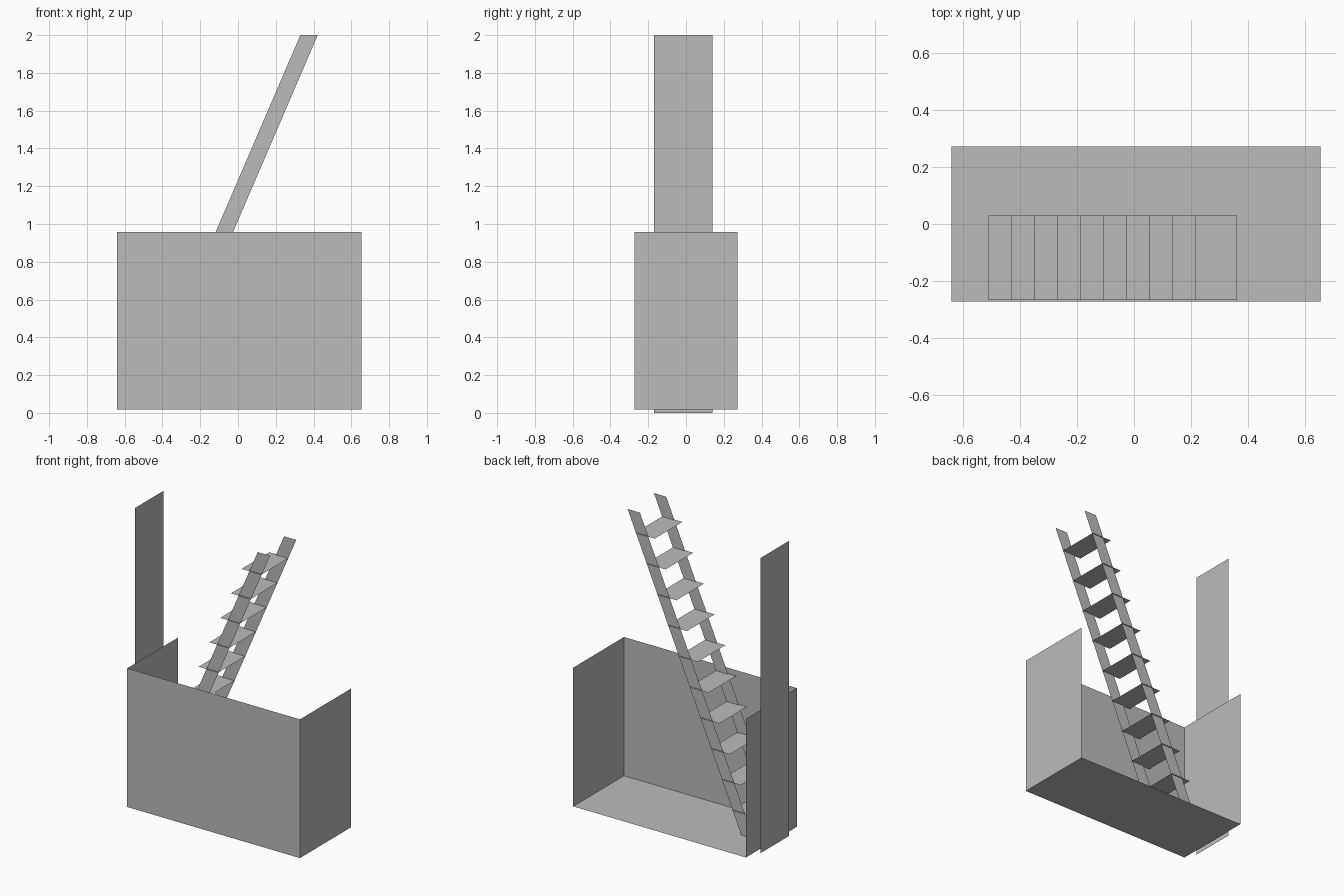
import bpy, bmesh
from mathutils import Vector

if "Cube" in bpy.data.objects:
    bpy.data.objects.remove(bpy.data.objects["Cube"])

grey = bpy.data.materials.new("plain_grey")
grey.diffuse_color = (0.5, 0.5, 0.5, 1)
grey.use_nodes = True
grey.node_tree.nodes["Principled BSDF"].inputs["Base Color"].default_value = grey.diffuse_color


def finish(name, bm):
    mesh = bpy.data.meshes.new(name)
    bm.to_mesh(mesh)
    bm.free()
    mesh.materials.append(grey)
    obj = bpy.data.objects.new(name, mesh)
    bpy.context.collection.objects.link(obj)
    return obj


def sheet(name, corners):
    """One thin flat panel."""
    bm = bmesh.new()
    bm.faces.new([bm.verts.new(c) for c in corners])
    return finish(name, bm)


# Bin: a box without its top and back faces
X0, X1, Y, Z0, Z1 = -0.64, 0.655, 0.272, 0.018, 0.958
bm = bmesh.new()
bmesh.ops.create_cube(bm, size=1)
for v in bm.verts:
    v.co = Vector((X0 if v.co.x < 0 else X1,
                   -Y if v.co.y < 0 else Y,
                   Z0 if v.co.z < 0 else Z1))
bm.normal_update()
bmesh.ops.delete(bm, geom=[f for f in bm.faces if f.normal.z > 0.5 or f.normal.y > 0.5],
                 context='FACES_ONLY')
finish("open_bin", bm)

# Tall upright board just outside the left side
sheet("tall_side_board", [(-0.655, 0.14, 0), (-0.655, -0.17, 0),
                          (-0.655, -0.17, 2), (-0.655, 0.14, 2)])

# Ladder rails: slanted flat strips, cut level at both ends
SLOPE, RAIL_W = 0.43, 0.092


def rail_right(z):
    return -0.026 + SLOPE * (z - 0.958)


for name, y in (("front_rail", -0.26), ("back_rail", 0.022)):
    lo, hi = rail_right(Z0), rail_right(2.0)
    pts = [(lo - RAIL_W, y, Z0), (lo, y, Z0), (hi, y, 2.0), (hi - RAIL_W, y, 2.0)]
    sheet(name, pts if y < 0 else pts[::-1])

# Ladder treads, flush with the right edge of the rails
for i in range(10):
    z = 0.172 + i * 0.1873
    x = rail_right(z)
    sheet(f"tread_{i + 1}", [(x - 0.147, -0.267, z), (x, -0.267, z),
                             (x, 0.029, z), (x - 0.147, 0.029, z)])
